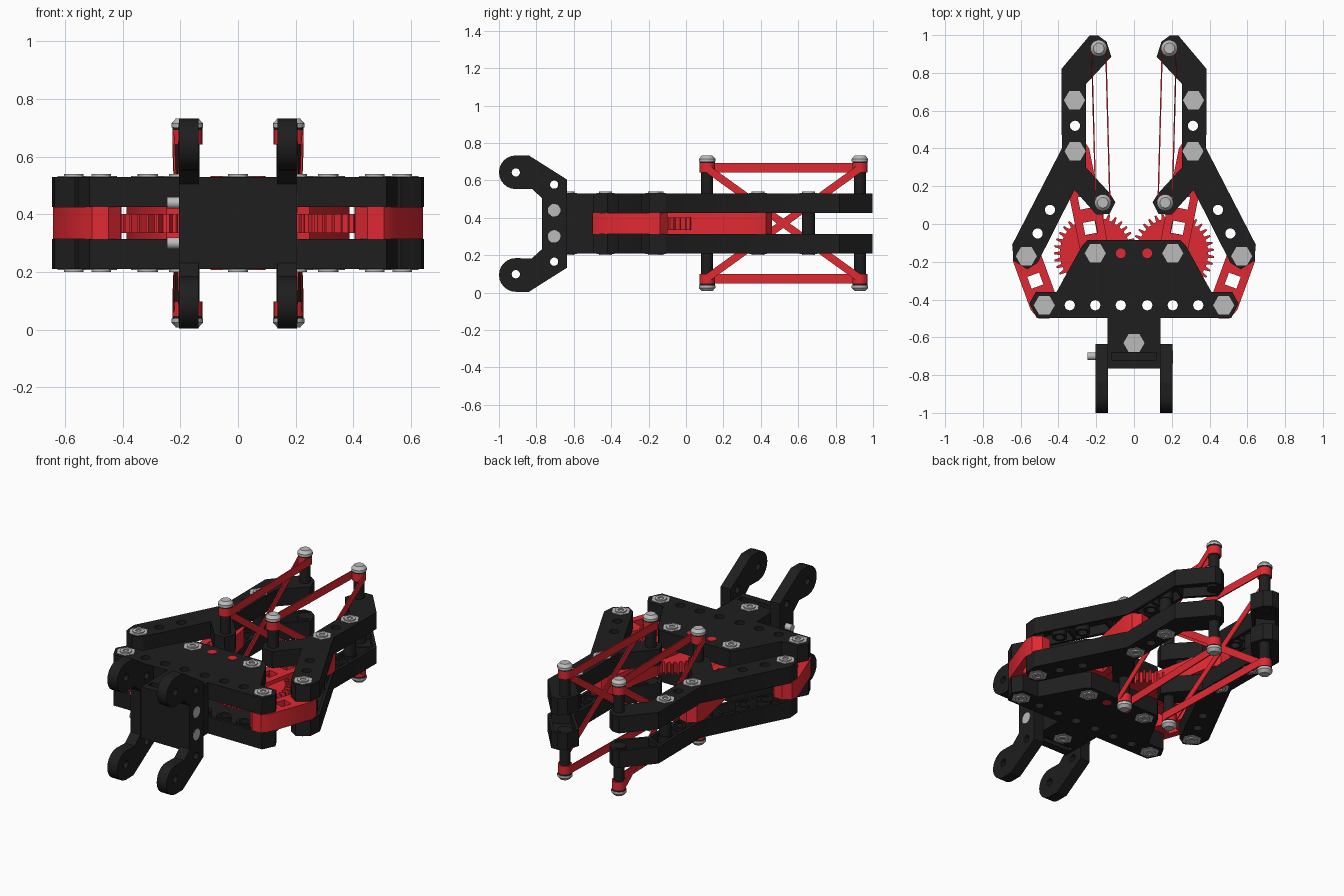
import bpy, bmesh
from math import sin, cos, pi, atan2
from mathutils import Matrix, Vector

if "Cube" in bpy.data.objects:
    bpy.data.objects.remove(bpy.data.objects["Cube"])

def material(name, rgb):
    m = bpy.data.materials.new(name)
    m.diffuse_color = (*rgb, 1)
    m.use_nodes = True
    m.node_tree.nodes["Principled BSDF"].inputs["Base Color"].default_value = m.diffuse_color
    return m

BLACK = material("black_plastic", (0.013, 0.013, 0.013))
RED = material("red_plastic", (0.75, 0.022, 0.032))
STEEL = material("steel", (0.5, 0.5, 0.5))
MID = 0.37                                    # height of the symmetry plane
FLIP = Matrix(((0, 0, 1, 0), (1, 0, 0, 0), (0, 1, 0, 0), (0, 0, 0, 1)))  # profile in y-z, depth in x

# ---------- helpers ----------
def circle(x, y, r, n=24, start=0.0):
    return [(x + r * cos(start + 2 * pi * i / n), y + r * sin(start + 2 * pi * i / n)) for i in range(n)]

def capsule(a, b, r, n=12):
    t = atan2(b[1] - a[1], b[0] - a[0])
    return [(c[0] + r * cos(t + o + pi * i / n), c[1] + r * sin(t + o + pi * i / n))
            for c, o in ((b, -pi / 2), (a, pi / 2)) for i in range(n + 1)]

def mirror(pts, s):
    return [(s * x, y) for x, y in pts]

def inset(pts, d):
    n = len(pts)
    area = sum(pts[i - 1][0] * pts[i][1] - pts[i][0] * pts[i - 1][1] for i in range(n))
    k = d if area > 0 else -d
    out = []
    for i in range(n):
        p, c, q = Vector(pts[i - 1]), Vector(pts[i]), Vector(pts[(i + 1) % n])
        e, f = (c - p).normalized(), (q - c).normalized()
        n1, n2 = Vector((-e.y, e.x)), Vector((-f.y, f.x))
        v = c + (n1 + n2) / (1 + n1.dot(n2)) * k
        out.append((v.x, v.y))
    return out

def finish(name, me, mat):
    me.materials.clear()
    me.materials.append(mat)
    ob = bpy.data.objects.new(name, me)
    bpy.context.collection.objects.link(ob)
    bpy.ops.object.select_all(action='DESELECT')
    ob.select_set(True)
    bpy.context.view_layer.objects.active = ob
    bpy.ops.object.shade_smooth_by_angle(angle=0.5)

def plate(name, loops, z0, z1, mat, matrix=None):
    """Flat extruded outline; nested loops become holes."""
    cu = bpy.data.curves.new(name, 'CURVE')
    cu.dimensions, cu.fill_mode, cu.extrude = '2D', 'BOTH', (z1 - z0) / 2
    for pts in loops:
        sp = cu.splines.new('POLY')
        sp.points.add(len(pts) - 1)
        for p, co in zip(sp.points, pts):
            p.co = (*co, 0, 1)
        sp.use_cyclic_u = True
    tmp = bpy.data.objects.new("tmp", cu)
    bpy.context.collection.objects.link(tmp)
    me = bpy.data.meshes.new_from_object(tmp.evaluated_get(bpy.context.evaluated_depsgraph_get()))
    bpy.data.objects.remove(tmp)
    bm = bmesh.new()
    bm.from_mesh(me)
    bmesh.ops.remove_doubles(bm, verts=bm.verts, dist=1e-5)
    bmesh.ops.translate(bm, verts=bm.verts, vec=(0, 0, (z0 + z1) / 2))
    if matrix:
        bmesh.ops.transform(bm, matrix=matrix, verts=bm.verts)
    bmesh.ops.recalc_face_normals(bm, faces=bm.faces)
    bm.to_mesh(me)
    bm.free()
    finish(name, me, mat)

def cyl(name, p, r, z0, z1, mat, r2=None, axis='z', n=24):
    bm = bmesh.new()
    bmesh.ops.create_cone(bm, cap_ends=True, segments=n, radius1=r, radius2=r if r2 is None else r2,
                          depth=abs(z1 - z0))
    if z1 < z0:
        bmesh.ops.rotate(bm, verts=bm.verts, matrix=Matrix.Rotation(pi, 3, 'X'))
    bmesh.ops.translate(bm, verts=bm.verts, vec=(*p, (z0 + z1) / 2))
    if axis == 'x':
        bmesh.ops.transform(bm, matrix=FLIP, verts=bm.verts)
    me = bpy.data.meshes.new(name)
    bm.to_mesh(me)
    bm.free()
    finish(name, me, mat)

def layer(name, outline, holes, bolts, side, s=1, ribs=()):
    """Hollow beam: outer skin, rim wall, bosses and ribs, open towards the middle."""
    def span(a, b):
        return sorted((MID + side * a, MID + side * b))
    o, h = mirror(outline, s), [(s * x, y) for x, y in holes]
    plate(name + "_skin", [o] + [circle(*c, 0.027) for c in h], *span(0.115, 0.16), BLACK)
    plate(name + "_rim", [o, inset(o, 0.018)], *span(0.056, 0.115), BLACK)
    rings = [circle(*c, r) for c in h for r in (0.042, 0.027)]
    rings += [circle(s * x, y, 0.042) for x, y in bolts]
    rings += [mirror(r, s) for r in ribs]
    plate(name + "_bosses", rings, *span(0.056, 0.115), BLACK)

def bolt(x, y):
    cyl("bolt_shaft", (x, y), 0.024, MID - 0.15, MID + 0.15, BLACK)
    for z0, z1 in ((0.50, 0.533), (0.24, 0.207)):
        plate("hex_head", [circle(x, y, 0.056, 6)], *sorted((z0, z1)), STEEL)
        d = 0.007 if z1 > MID else -0.007
        plate("hex_socket_rim", [circle(x, y, 0.034), circle(x, y, 0.018, 6)], *sorted((z1, z1 + d)), STEEL)

# ---------- palm ----------
half = [(0.245, -0.085), (0.275, -0.115), (0.41, -0.36), (0.52, -0.36), (0.553, -0.42), (0.515, -0.498)]
palm = half + mirror(half[::-1], -1)
palm_holes = [(s * x, -0.43) for s in (1, -1) for x in (0.07, 0.205, 0.34)]
palm_bolts = [(s * x, y) for s in (1, -1) for x, y in ((0.205, -0.155), (0.475, -0.43))]
for side, nm in ((1, "upper_palm"), (-1, "lower_palm")):
    layer(nm, palm, palm_holes, palm_bolts, side)
for x, y in palm_bolts + [(0, -0.63)]:
    bolt(x, y)
for s in (1, -1):
    cyl("palm_peg", (s * 0.07, -0.155), 0.026, 0.207, 0.533, RED)

# ---------- neck ----------
neck = [(-0.14, -0.765), (0.14, -0.765), (0.14, -0.49), (-0.14, -0.49)]
slot = [(-0.12, -0.72), (0.12, -0.72), (0.12, -0.68), (-0.12, -0.68)]
plate("neck_core", [neck], 0.235, 0.505, BLACK)
plate("neck_top", [neck, slot], 0.505, 0.53, BLACK)
plate("neck_bottom", [neck, slot], 0.21, 0.235, BLACK)

# ---------- mounting brackets ----------
top = [(-0.636, 0.604), (-0.84, 0.733)]
top += [(-0.91 + 0.09 * cos(a), 0.643 + 0.09 * sin(a)) for a in [pi / 2 + pi * i / 12 for i in range(13)]]
top += [(-0.825, 0.555), (-0.77, 0.505)]
bracket = top + [(y, 2 * MID - 0.003 - z) for y, z in reversed(top)]
b_holes = [circle(y, z, 0.022) for y, z in ((-0.91, 0.642), (-0.91, 0.098), (-0.705, 0.577), (-0.705, 0.165))]
for s in (1, -1):
    plate("mounting_bracket", [bracket] + b_holes, *sorted((s * 0.137, s * 0.205)), BLACK, FLIP)
for z in (0.44, 0.30):
    cyl("bracket_screw_head", (-0.705, z), 0.038, 0.19, 0.207, STEEL, 0.034, 'x')
    cyl("bracket_screw_end", (-0.70, z), 0.02, -0.247, -0.2, STEEL, axis='x')

# ---------- fingers ----------
finger = [(0.235, 0.998), (0.385, 0.82), (0.382, 0.40), (0.645, -0.11), (0.637, -0.195), (0.565, -0.24),
          (0.51, -0.205), (0.315, 0.18), (0.2, 0.05), (0.13, 0.053), (0.098, 0.115), (0.13, 0.165),
          (0.255, 0.30), (0.255, 0.74), (0.12, 0.885), (0.145, 0.965), (0.19, 0.998)]
f_holes = [(0.312, 0.52), (0.445, 0.075), (0.51, -0.05)]
f_bolts = [(0.315, 0.655), (0.312, 0.385), (0.57, -0.17)]
posts = [(0.165, 0.113), (0.187, 0.93)]
ribs = [capsule(*ab, 0.007, 1) for ab in (((0.27, 0.587), (0.37, 0.587)), ((0.27, 0.452), (0.37, 0.452)),
        ((0.43, -0.01), (0.525, 0.04)), ((0.33, 0.2), (0.425, 0.25)), ((0.27, 0.745), (0.37, 0.80)))]

def link(name, a, b, windows, s):
    """Red link bar with square windows along its length."""
    a, b = Vector(a), Vector(b)
    t = atan2(b.y - a.y, b.x - a.x)
    loops = [capsule(a, b, 0.076, 4)]
    loops += [circle(*a.lerp(b, w), 0.047, 4, t + pi / 4) for w in windows]
    plate(name, [mirror(l, s) for l in loops], 0.314, 0.425, RED)

for s, hand in ((1, "right"), (-1, "left")):
    for side, lv in ((1, "upper"), (-1, "lower")):
        layer(f"{hand}_{lv}_finger", finger, f_holes, f_bolts + posts, side, s, ribs)
    for x, y in f_bolts:
        bolt(s * x, y)
    cyl(hand + "_finger_spacer", (s * 0.315, 0.655), 0.036, 0.30, 0.44, BLACK)

    # links and meshing gear
    link(hand + "_outer_link", (0.475, -0.43), (0.57, -0.17), [0.5], s)
    link(hand + "_gear_arm", (0.205, -0.155), (0.312, 0.385), [0.25, 0.5, 0.75], s)
    teeth, gear = 36, []
    for i in range(teeth):
        for f, r in ((-0.3, 0.188), (-0.12, 0.219), (0.12, 0.219), (0.3, 0.188)):
            a = 2 * pi * (i + f + (0.5 if s > 0 else 0)) / teeth
            gear.append((0.205 - r * cos(a), -0.155 + r * sin(a)))
    plate(hand + "_gear", [mirror(gear, s), circle(s * 0.235, -0.02, 0.047, 4, pi / 4 + s * 1.375)],
          0.335, 0.402, RED)

    # grip posts with screw heads, each wrapped by a band collar
    for x, y in posts:
        for d in (1, -1):
            z = [MID + d * v for v in (0.12, 0.331, 0.345, 0.363, 0.322, 0.272)]
            cyl("grip_post", (s * x, y), 0.032, z[0], z[1], BLACK)
            cyl("grip_post_washer", (s * x, y), 0.041, z[4], z[1], BLACK)
            cyl("grip_post_screw", (s * x, y), 0.044, z[1], z[2], STEEL)
            cyl("grip_post_screw_dome", (s * x, y), 0.044, z[2], z[3], STEEL, 0.028)
            cyl("grip_band_collar", (s * x, y), 0.041, z[5], z[4], RED)

    # elastic grip bands: level runs on the inner side, crossing runs on the outer side
    y_mid, slope = 0.52, 0.59 / 0.82
    for z, k, off in ((0.667, 0, -0.0375), (0.073, 0, -0.0375), (MID, slope, 0.0375), (MID, -slope, 0.0375)):
        shear = Matrix.Identity(4)
        shear[2][1], shear[2][3] = k, -k * y_mid
        strip = capsule(*[(x + off, y) for x, y in posts], 0.0035, 1)
        plate(hand + "_grip_band", [mirror(strip, s)], z - 0.025, z + 0.025, RED, shear)
